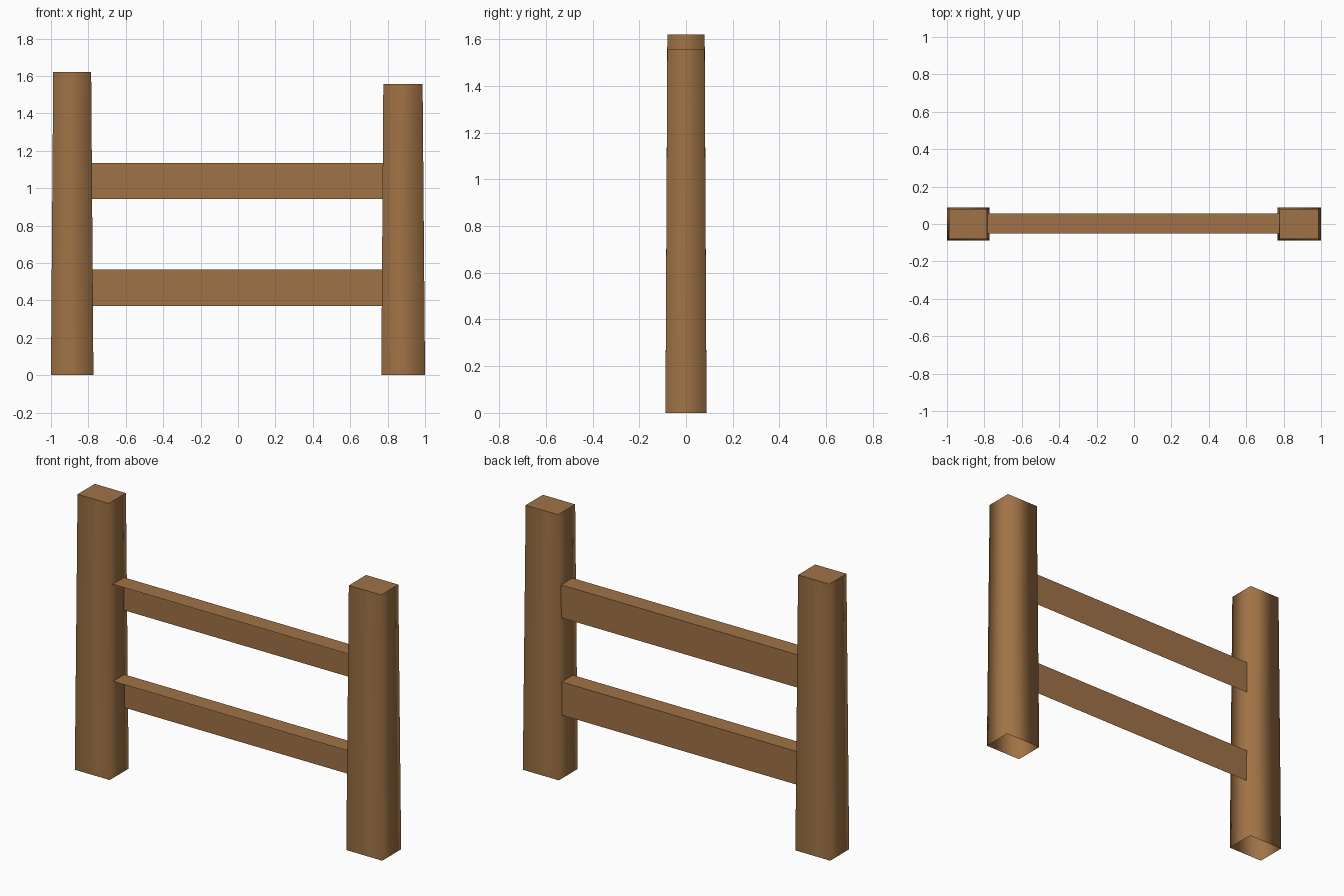
import bpy

if "Cube" in bpy.data.objects:
    bpy.data.objects.remove(bpy.data.objects["Cube"])

# One wood colour for everything
wood = bpy.data.materials.new("brown wood")
wood.diffuse_color = (0.352, 0.171, 0.061, 1)
wood.use_nodes = True
wood.node_tree.nodes["Principled BSDF"].inputs["Base Color"].default_value = wood.diffuse_color


def make_part(name, verts, faces, smooth):
    mesh = bpy.data.meshes.new(name)
    mesh.from_pydata(verts, [], faces)
    mesh.materials.append(wood)
    for poly, s in zip(mesh.polygons, smooth):
        poly.use_smooth = s
    obj = bpy.data.objects.new(name, mesh)
    bpy.context.collection.objects.link(obj)
    return obj


def post(name, bottom_x, top_x, height):
    """Tapered square post: soft-shaded sides, flat top, open underneath."""
    verts = []
    for (x0, x1), d, z in ((bottom_x, 0.088, 0), (top_x, 0.08, height)):
        verts += [(x0, -d, z), (x1, -d, z), (x1, d, z), (x0, d, z)]
    sides = [(i, (i + 1) % 4, (i + 1) % 4 + 4, i + 4) for i in range(4)]
    make_part(name, verts, sides + [(4, 5, 6, 7)], [True] * 4 + [False])


def rail(name, z0, z1):
    """Rail made of a top and a back board only, open at front and below."""
    a, b, front, back = -0.78, 0.774, -0.05, 0.055
    verts = [(a, front, z1), (b, front, z1), (b, back, z1),
             (a, back, z1), (a, back, z0), (b, back, z0)]
    make_part(name, verts, [(0, 1, 2, 3), (3, 2, 5, 4)], [False] * 2)


# Posts, the left one slightly taller
post("left_post", (-1.0, -0.773), (-0.988, -0.785), 1.62)
post("right_post", (0.766, 1.0), (0.777, 0.987), 1.556)

# Two crossing rails
rail("lower_rail", 0.37, 0.565)
rail("upper_rail", 0.942, 1.135)
